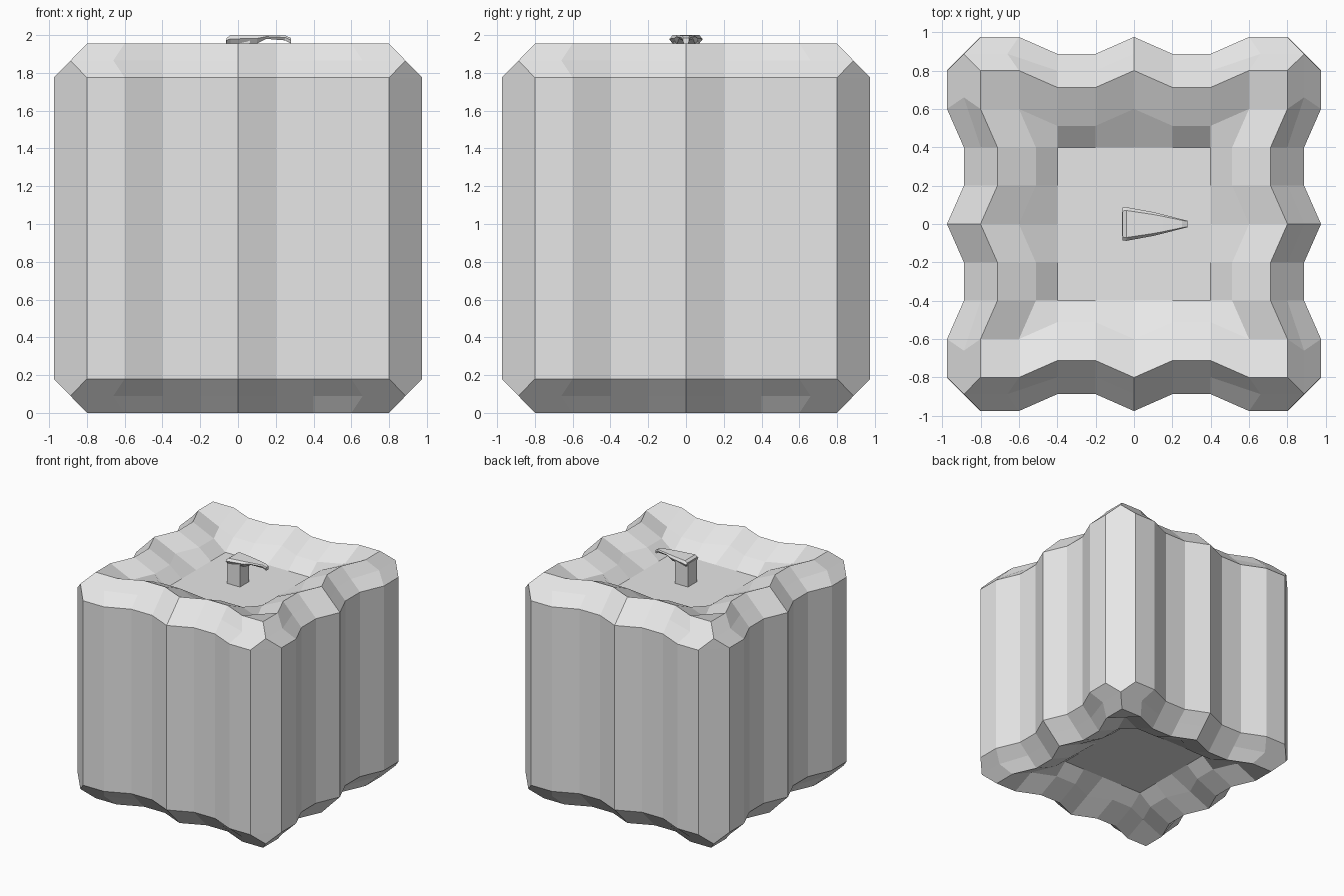
import bpy, bmesh

cube = bpy.data.objects.get("Cube")
if cube:
    bpy.data.objects.remove(cube, do_unlink=True)

grey = bpy.data.materials.new("light_grey")
grey.use_nodes = True
grey.diffuse_color = (0.8, 0.8, 0.8, 1)
grey.node_tree.nodes["Principled BSDF"].inputs["Base Color"].default_value = (0.8, 0.8, 0.8, 1)

MID = 0.9775   # mid height of the block
TOP = 1.955    # rim height
STEP = 0.09    # drop between neighbouring rings


def finish(bm, name, z=0.0):
    bmesh.ops.recalc_face_normals(bm, faces=bm.faces[:])
    mesh = bpy.data.meshes.new(name)
    bm.to_mesh(mesh)
    bm.free()
    mesh.materials.append(grey)
    obj = bpy.data.objects.new(name, mesh)
    obj.location.z = z
    bpy.context.collection.objects.link(obj)
    return obj


# Fluted block: top half from concentric wavy rings, mirrored downwards
bm = bmesh.new()


def ring(ts, reach, z):
    """One side's points at offsets ts, dented for the flutes, turned four times."""
    verts = []
    for side in range(4):
        for t in ts:
            dent = 0.088 if 0.1 < abs(t) < 0.5 and reach > 0.5 else 0
            x, y = t, dent - reach
            for _ in range(side):
                x, y = -y, x
            verts.append(bm.verts.new((x, y, z - MID)))
    return verts


def face(*verts):
    bm.faces.new(verts)


def strip(a, b):
    n = len(a)
    for i in range(n):
        face(a[i], a[(i + 1) % n], b[(i + 1) % n], b[i])


def inset(a, b):
    """Join a ring to one with two fewer points per side, with a quad per corner."""
    na, nb = len(a) // 4, len(b) // 4
    for s in range(4):
        for i in range(1, na - 1):
            face(a[s * na + i], a[(s * na + i + 1) % len(a)],
                 b[(s * nb + i) % len(b)], b[s * nb + i - 1])
        face(a[s * na - 1], a[s * na], a[s * na + 1], b[s * nb])


def grid(first, last):
    return [k / 5 for k in range(first, last)]


waist = ring(grid(-4, 5), 0.975, MID)
wall = ring(grid(-4, 5), 0.975, TOP - 2 * STEP)
bevel = ring([-0.887, -0.66] + grid(-2, 3) + [0.66], 0.887, TOP - STEP)
rim = ring(grid(-4, 4), 0.8, TOP)
slope = ring(grid(-3, 3), 0.6, TOP - STEP)
floor = ring(grid(-2, 2), 0.4, TOP - 2 * STEP)

strip(waist, wall)
for s in range(4):
    for i in range(8):
        face(wall[s * 9 + i], wall[s * 9 + i + 1],
             bevel[(s * 8 + i + 1) % 32], bevel[s * 8 + i])
    face(wall[s * 9 - 1], wall[s * 9], bevel[s * 8])
strip(bevel, rim)
inset(rim, slope)
inset(slope, floor)
face(*floor)
block = finish(bm, "fluted_block", MID)
mirror = block.modifiers.new("mirror", "MIRROR")
mirror.use_axis = (False, False, True)
mirror.use_clip = True

# Square post standing in the dish
bm = bmesh.new()
bmesh.ops.create_cube(bm, size=1)
bmesh.ops.scale(bm, vec=(0.126, 0.126, 0.21), verts=bm.verts)
bmesh.ops.translate(bm, vec=(0, 0, 1.87), verts=bm.verts)
finish(bm, "hook_post")

# Tapered hook: x, half width, underside, top
bm = bmesh.new()
sections = [(-0.06, 0.085, 1.955, 1.985), (-0.04, 0.088, 1.95, 2.0),
            (0.10, 0.062, 1.955, 2.0), (0.15, 0.05, 1.98, 2.0),
            (0.25, 0.024, 1.972, 1.998), (0.28, 0.017, 1.955, 1.985)]
loops = []
for x, w, low, high in sections:
    mid = low + (high - low) * 0.6
    half = [(w * 0.75, low), (w, mid), (w * 0.8, high)]
    outline = half + [(-y, z) for y, z in reversed(half)]
    loops.append([bm.verts.new((x, y, z)) for y, z in outline])
for a, b in zip(loops, loops[1:]):
    strip(a, b)
face(*loops[0])
face(*loops[-1])
finish(bm, "hook_cap")
